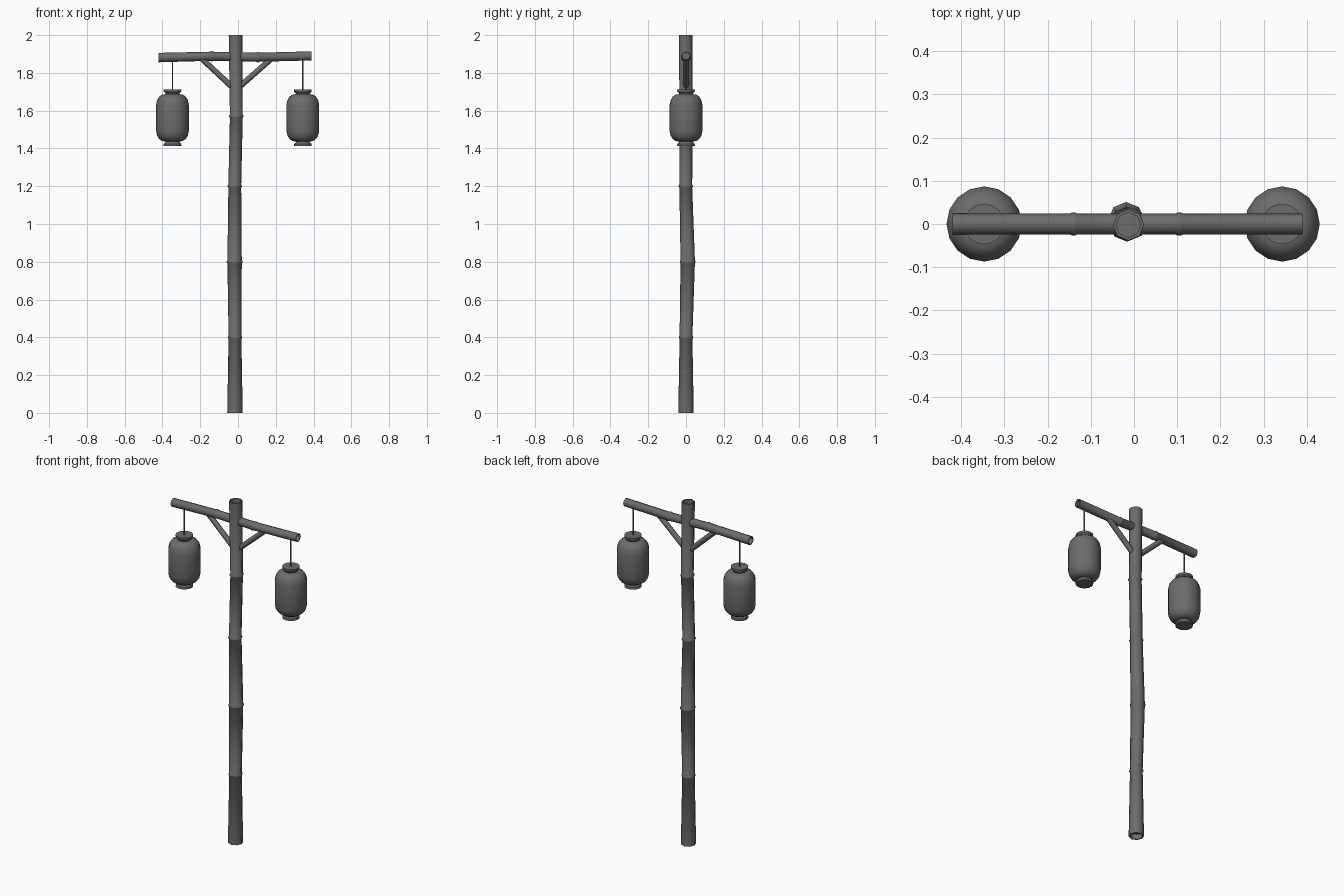
import bpy, bmesh, math
from mathutils import Vector

cube = bpy.data.objects.get("Cube")
if cube:
    bpy.data.objects.remove(cube, do_unlink=True)

GREY = (0.15, 0.15, 0.15, 1)
grey = bpy.data.materials.new("dark grey")
grey.use_nodes = True
grey.diffuse_color = GREY
grey.node_tree.nodes["Principled BSDF"].inputs["Base Color"].default_value = GREY


def loft(name, stations, axis, sides, angle=40):
    """Skin rings given as (centre, radius) along a path, capping both ends."""
    bm = bmesh.new()
    axis = Vector(axis).normalized()
    u = Vector((0, 1, 0))
    v = axis.cross(u).normalized()
    rings = []
    for centre, r in stations:
        ring = []
        for i in range(sides):
            a = math.tau * i / sides
            ring.append(bm.verts.new(Vector(centre) + r * (math.cos(a) * u + math.sin(a) * v)))
        rings.append(ring)
    for a, b in zip(rings, rings[1:]):
        for i in range(sides):
            j = (i + 1) % sides
            bm.faces.new((a[i], a[j], b[j], b[i]))
    bm.faces.new(rings[0][::-1])
    bm.faces.new(rings[-1])
    bmesh.ops.recalc_face_normals(bm, faces=bm.faces)
    mesh = bpy.data.meshes.new(name)
    bm.to_mesh(mesh)
    bm.free()
    mesh.materials.append(grey)
    obj = bpy.data.objects.new(name, mesh)
    bpy.context.collection.objects.link(obj)
    bpy.ops.object.select_all(action='DESELECT')
    obj.select_set(True)
    bpy.context.view_layer.objects.active = obj
    bpy.ops.object.shade_smooth_by_angle(angle=math.radians(angle))
    return obj


def cane(name, points, axis, sides, lip=0.004):
    """Bamboo cane: raised joint at each inner point, recessed hollow ends."""
    axis = Vector(axis).normalized()
    pts = [(Vector(c), r) for c, r in points]
    (start, r0), (end, r1) = pts[0], pts[-1]
    stations = [(start + axis * 0.03, r0 * 0.8), (start, r0 * 0.8), (start, r0)]
    for c, r in pts[1:-1]:
        stations += [(c - axis * 0.009, r), (c - axis * 0.003, r + lip),
                     (c + axis * 0.003, r + lip), (c + axis * 0.009, r)]
    stations += [(end, r1), (end, r1 * 0.8), (end - axis * 0.03, r1 * 0.8)]
    return loft(name, stations, axis, sides, angle=50)


# Upright pole, slightly crooked
cane("pole", [((-0.016, 0, 0), 0.041), ((-0.016, 0, 0.4), 0.034),
              ((-0.018, 0.009, 0.8), 0.038), ((-0.017, -0.001, 1.2), 0.034),
              ((-0.009, 0, 1.57), 0.034), ((-0.013, -0.002, 2), 0.036)], (0, 0, 1), 8)

# Cross arm
cane("cross_arm", [((-0.42, 0, 1.881), 0.025), ((-0.14, 0, 1.888), 0.024),
                   ((0.105, 0, 1.883), 0.024), ((0.39, 0, 1.89), 0.024)], (1, 0, 0), 8, 0.003)

# Diagonal braces
for side, foot, head in (("right", (-0.02, 0, 1.715), (-0.195, 0, 1.878)),
                         ("left", (-0.005, 0, 1.715), (0.18, 0, 1.878))):
    loft(side + "_brace", [(foot, 0.015), (head, 0.015)], Vector(head) - Vector(foot), 8, 50)

# Hanging lanterns: cord, paper body and flared end rims
BODY = [(0.04, 1.687), (0.056, 1.684), (0.07, 1.674), (0.081, 1.657), (0.087, 1.63)]
RIM = [(0.035, 1.68), (0.037, 1.692), (0.046, 1.7), (0.047, 1.712)]
MIDDLE = 1.562


def flipped(profile):
    return [(r, 2 * MIDDLE - z) for r, z in profile]


for side, x in (("right", -0.347), ("left", 0.343)):
    def turned(part, profile, sides):
        loft(side + part, [((x, 0, z), r) for r, z in profile], (0, 0, 1), sides)
    turned("_cord", [(0.004, 1.7), (0.004, 1.875)], 6)
    turned("_lantern_body", BODY + flipped(BODY)[::-1], 16)
    turned("_lantern_top_rim", RIM, 16)
    turned("_lantern_bottom_rim", flipped(RIM), 16)
